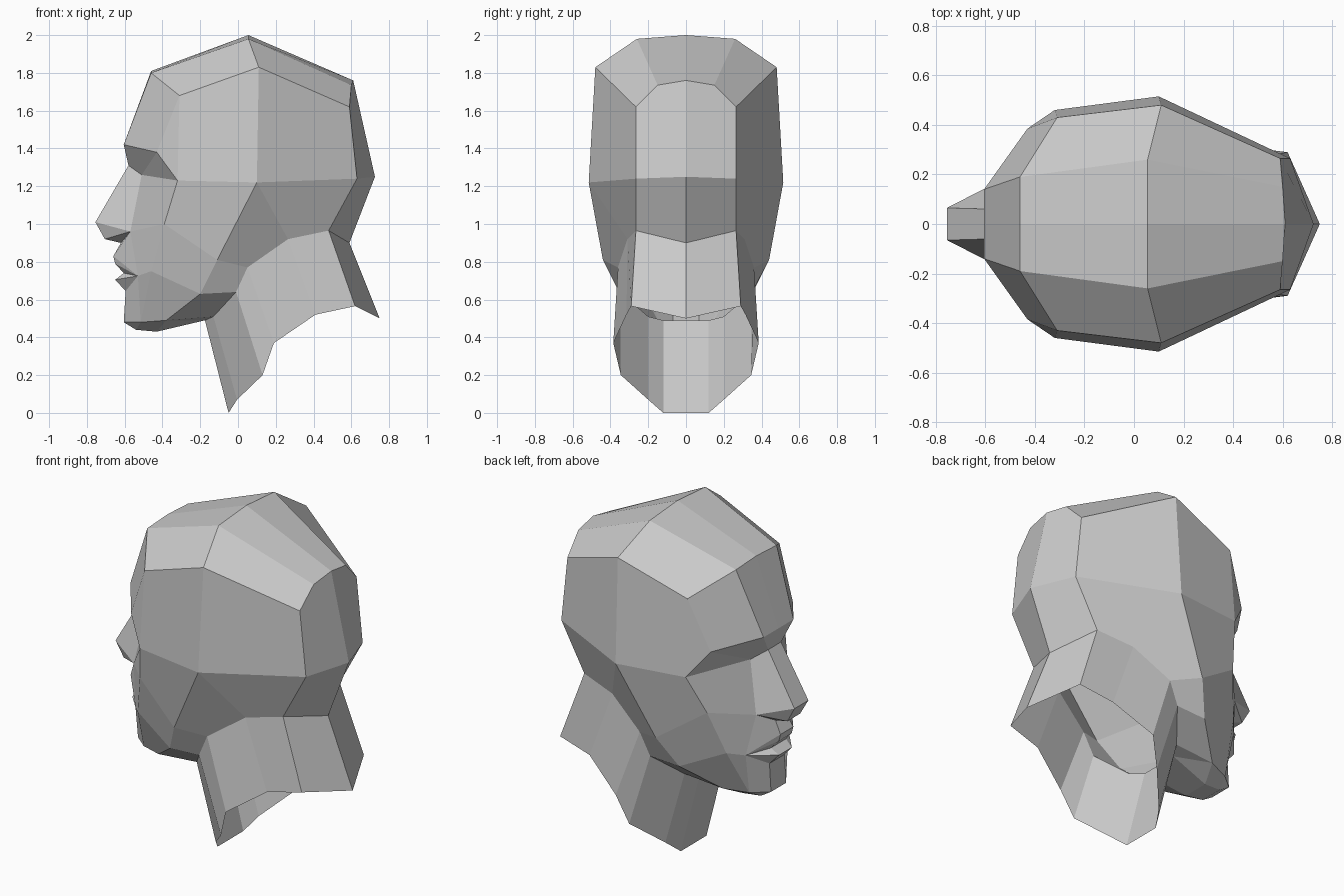
import bpy, bmesh
from mathutils import Vector

if "Cube" in bpy.data.objects:
    bpy.data.objects.remove(bpy.data.objects["Cube"])

bm = bmesh.new()


def face(*pts):
    """One flat facet plus its mirror image across y = 0."""
    for side in (1, -1):
        unique = list(dict.fromkeys(pts))
        if len(unique) < 3:
            continue
        loop = [bm.verts.new(Vector((x, side * y, z))) for x, y, z in unique]
        bm.faces.new(loop[::side])


def loft(a, b):
    """Facets between two polylines of equal length; repeated points give triangles."""
    for i in range(len(a) - 1):
        face(a[i], a[i + 1], b[i + 1], b[i])


# skull: cross-sections from the centre line down to the side
temple = (-.32, .46, 1.23)
brow = [(-.605, 0, 1.42), (-.605, .14, 1.42), (-.43, .385, 1.38), temple]
forehead = [(-.46, 0, 1.81), (-.46, .19, 1.80), (-.31, .43, 1.68), temple]
crown = [(.055, 0, 2.0), (.055, .26, 1.98), (.11, .48, 1.83), (.10, .515, 1.22)]
back = [(.61, 0, 1.76), (.60, .15, 1.735), (.59, .265, 1.62), (.63, .265, 1.24)]
occiput = (.725, 0, 1.25)
for a, b in ((brow, forehead), (forehead, crown), (crown, back)):
    loft(a, b)
face(*back, occiput)

# neck: open tube from the skull base to the slanted cut
neck_top = [(.59, 0, .90), (.48, .265, .965), (.265, .31, .92), (.05, .36, .77),
            (-.01, .35, .64), (-.13, .20, .51), (-.175, .12, .49)]
neck_cut = [(.75, 0, .50), (.62, .29, .565), (.41, .315, .52), (.19, .385, .37),
            (.13, .345, .20), (-.005, .20, .07), (-.05, .12, 0)]
loft(neck_top, neck_cut)

# profile strip from nose bridge to chin to throat
bridge, tip, nose_base, lip_root = (-.58, .06, 1.31), (-.755, .065, 1.01), (-.705, .06, .92), (-.62, .05, .90)
lips = [(-.66, .06, .83), (-.65, .06, .79), (-.605, .07, .74), (-.65, .06, .705), (-.595, .07, .645)]
chin, under_chin, under_jaw = (-.605, .07, .48), (-.54, .07, .44), (-.43, .08, .43)
profile = [brow[1], bridge, tip, nose_base, lip_root, *lips,
           chin, under_chin, under_jaw, neck_top[-1], neck_cut[-1]]
loft(profile, [(x, 0, z) for x, y, z in profile])

# eye sockets, nose sides and mouth
eye, wing, corner = (-.51, .127, 1.26), (-.57, .16, .96), (-.53, .20, .725)
cheek = [temple, (-.39, .36, 1.0), (-.46, .28, .75), (-.515, .145, .48)]
loft(brow[1:], [bridge, eye, eye])
loft([bridge, tip, nose_base, lip_root], [eye, wing, wing, wing])
loft([lip_root, *lips, chin], [wing] + [corner] * 5 + [cheek[3]])

# cheeks and jaw
jaw = [crown[3], (-.11, .44, .81), (-.20, .35, .63), (-.38, .20, .49)]
loft([eye, wing, corner, cheek[3]], cheek)
loft(cheek, jaw)
loft([jaw[2], jaw[3], jaw[3], jaw[3], cheek[3], chin],
     [*neck_top[4:], under_jaw, under_chin, chin])

# skull base behind the jaw
face(occiput, back[3], neck_top[1], neck_top[0])
face(jaw[0], back[3], neck_top[1], neck_top[2])
loft(jaw[:3], neck_top[2:5])

bmesh.ops.remove_doubles(bm, verts=bm.verts, dist=.0005)
bmesh.ops.recalc_face_normals(bm, faces=bm.faces)
mesh = bpy.data.meshes.new("head")
bm.to_mesh(mesh)
bm.free()
bpy.context.collection.objects.link(bpy.data.objects.new("head", mesh))
